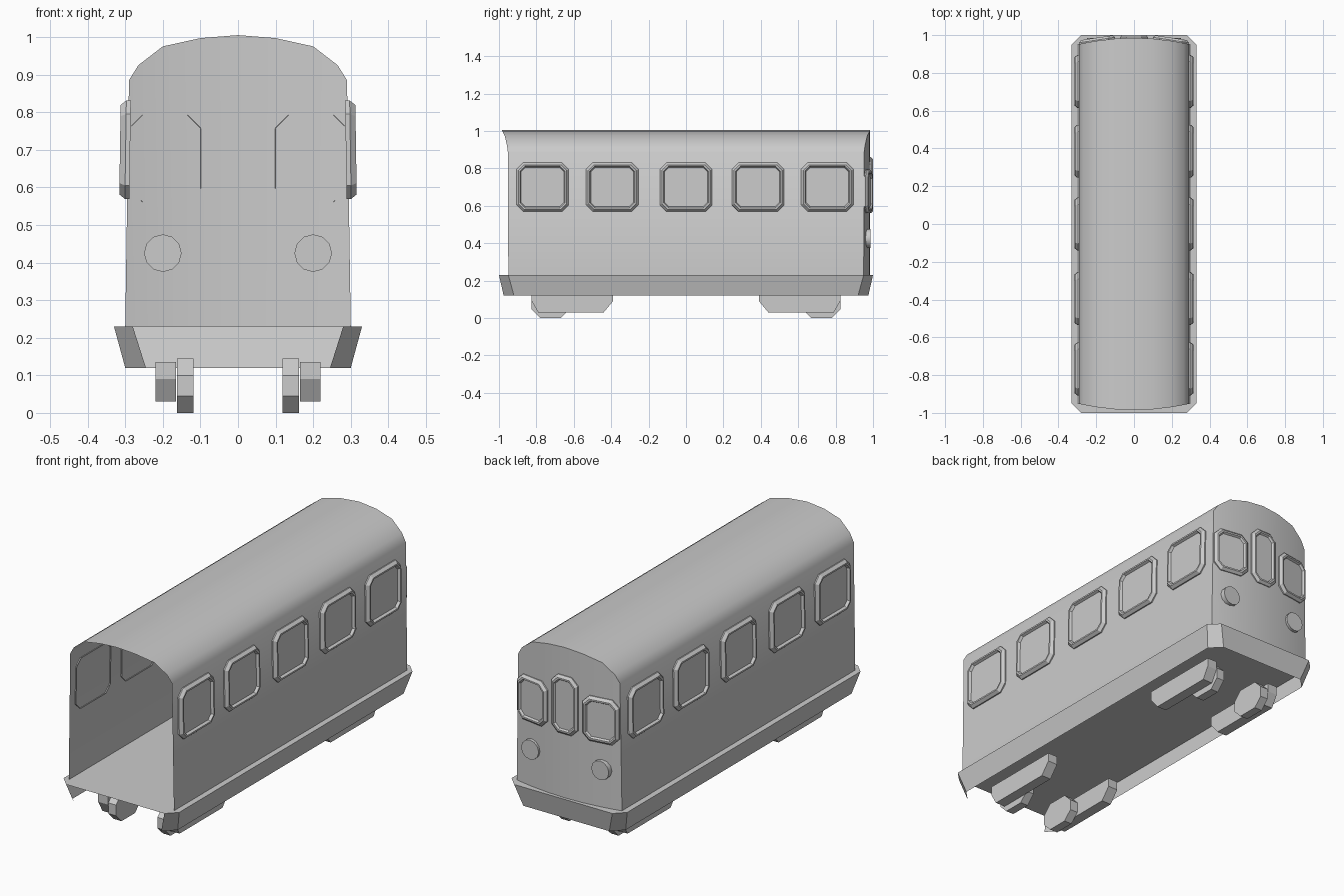
import bpy, bmesh, math
from mathutils import Matrix, Vector

cube = bpy.data.objects.get("Cube")
if cube:
    bpy.data.objects.remove(cube, do_unlink=True)

grey = bpy.data.materials.new("light_grey")
grey.use_nodes = True
colour = (0.6, 0.6, 0.6, 1)
grey.diffuse_color = colour
grey.node_tree.nodes["Principled BSDF"].inputs["Base Color"].default_value = colour

FLOOR_Z = 0.23


def finish(bm, name, smooth=None, recalc=True):
    if recalc:
        bmesh.ops.recalc_face_normals(bm, faces=bm.faces)
    mesh = bpy.data.meshes.new(name)
    bm.to_mesh(mesh)
    bm.free()
    mesh.materials.append(grey)
    obj = bpy.data.objects.new(name, mesh)
    bpy.context.collection.objects.link(obj)
    if smooth:
        bpy.ops.object.select_all(action="DESELECT")
        obj.select_set(True)
        bpy.context.view_layer.objects.active = obj
        bpy.ops.object.shade_smooth_by_angle(angle=math.radians(smooth))
    return obj


def end_y(x):
    """Bowed plan of the carriage ends."""
    return 0.985 - 0.035 * (x / 0.3) ** 2


# Shell: arched roof, side walls and bowed back wall, open at the front
half = [(0.29, 0.885), (0.265, 0.925), (0.2, 0.975), (0.1, 0.997)]
arch = [(-x, z) for x, z in half] + [(0, 1.005)] + half[::-1]
profile = [(-0.3, FLOOR_Z)] + arch + [(0.3, FLOOR_Z)]
bm = bmesh.new()
front = [bm.verts.new((x, -end_y(x), z)) for x, z in profile]
back = [bm.verts.new((x, end_y(x), z)) for x, z in profile]
for i in range(len(profile) - 1):
    bm.faces.new((front[i], front[i + 1], back[i + 1], back[i]))
top = back[1:-1]
base = [back[0]] + [bm.verts.new((v.co.x, v.co.y, FLOOR_Z)) for v in top[1:-1]] + [back[-1]]
for i in range(len(top) - 1):
    bm.faces.new((base[i], base[i + 1], top[i + 1], top[i]))
finish(bm, "carriage_shell", 35)


# Floor plate with cut corners and a tapering skirt that is open at the front
def octagon(w, h, c):
    return [(w - c, -h), (w, c - h), (w, h - c), (w - c, h),
            (c - w, h), (-w, h - c), (-w, c - h), (c - w, -h)]


bm = bmesh.new()
upper = [bm.verts.new((x, y, FLOOR_Z)) for x, y in octagon(0.33, 1.0, 0.05)]
lower = [bm.verts.new((x, y, 0.12)) for x, y in octagon(0.3, 0.975, 0.055)]
bm.faces.new(upper)
for i in range(7):
    bm.faces.new((upper[i], lower[i], lower[i + 1], upper[i + 1]))
finish(bm, "floor_and_skirt", recalc=False)


# Window: a bevelled raised frame around a recessed pane
def window(name, centre, normal, width, height, depth):
    n = Vector(normal).normalized()
    side = Vector((0, 0, 1)).cross(n).normalized()
    up = n.cross(side)
    place = Matrix((side, up, n)).transposed()
    bm = bmesh.new()
    previous = None
    for inset, d in ((0, -0.008), (0, 0.004), (0.012, depth), (0.02, depth), (0.026, 0.006)):
        points = octagon(width / 2 - inset, height / 2 - inset, 0.036 - inset * 0.5)
        ring = [bm.verts.new(place @ Vector((u, v, d)) + Vector(centre)) for u, v in points]
        if previous:
            for i in range(8):
                j = (i + 1) % 8
                bm.faces.new((previous[i], previous[j], ring[j], ring[i]))
        previous = ring
    bm.faces.new(previous)
    finish(bm, name, recalc=False)


for s, label in ((1, "left"), (-1, "right")):
    for k, y in enumerate((-0.767, -0.395, 0, 0.385, 0.755)):
        window(f"{label}_window_{k + 1}", (s * 0.295, y, 0.7), (s, 0, 0.015), 0.28, 0.262, 0.019)
    x = s * 0.195
    window(f"back_{label}_window", (x, end_y(x), 0.677), (s * 0.152, 1, 0), 0.192, 0.232, 0.016)
window("back_middle_window", (0, end_y(0), 0.71), (0, 1, 0), 0.15, 0.3, 0.015)


# Extrude a y-z outline across x
def slab(name, outline, x0, x1):
    bm = bmesh.new()
    a = [bm.verts.new((x0, y, z)) for y, z in outline]
    b = [bm.verts.new((x1, y, z)) for y, z in outline]
    bm.faces.new(a)
    bm.faces.new(b)
    for i in range(len(a)):
        j = (i + 1) % len(a)
        bm.faces.new((a[i], a[j], b[j], b[i]))
    finish(bm, name)


# Running gear and lamps
frame = [(0.39, 0.135), (0.39, 0.09), (0.44, 0.03), (0.79, 0.03), (0.825, 0.09), (0.825, 0.135)]
wheel = [(y + 0.725, z + 0.0725) for y, z in octagon(0.1, 0.0725, 0.045)]
for s, label in ((1, "left"), (-1, "right")):
    for e, end in ((1, "back"), (-1, "front")):
        slab(f"{end}_{label}_axle_frame", [(e * y, z) for y, z in frame], s * 0.165, s * 0.22)
        slab(f"{end}_{label}_wheel", [(e * y, z) for y, z in wheel], s * 0.118, s * 0.162)
    bm = bmesh.new()
    bmesh.ops.create_cone(bm, cap_ends=True, segments=12, radius1=0.05, radius2=0.05, depth=0.03,
                          matrix=Matrix.Translation((s * 0.2, 0.971, 0.425))
                          @ Matrix.Rotation(math.pi / 2, 4, "X"))
    finish(bm, f"back_{label}_lamp", 35)
